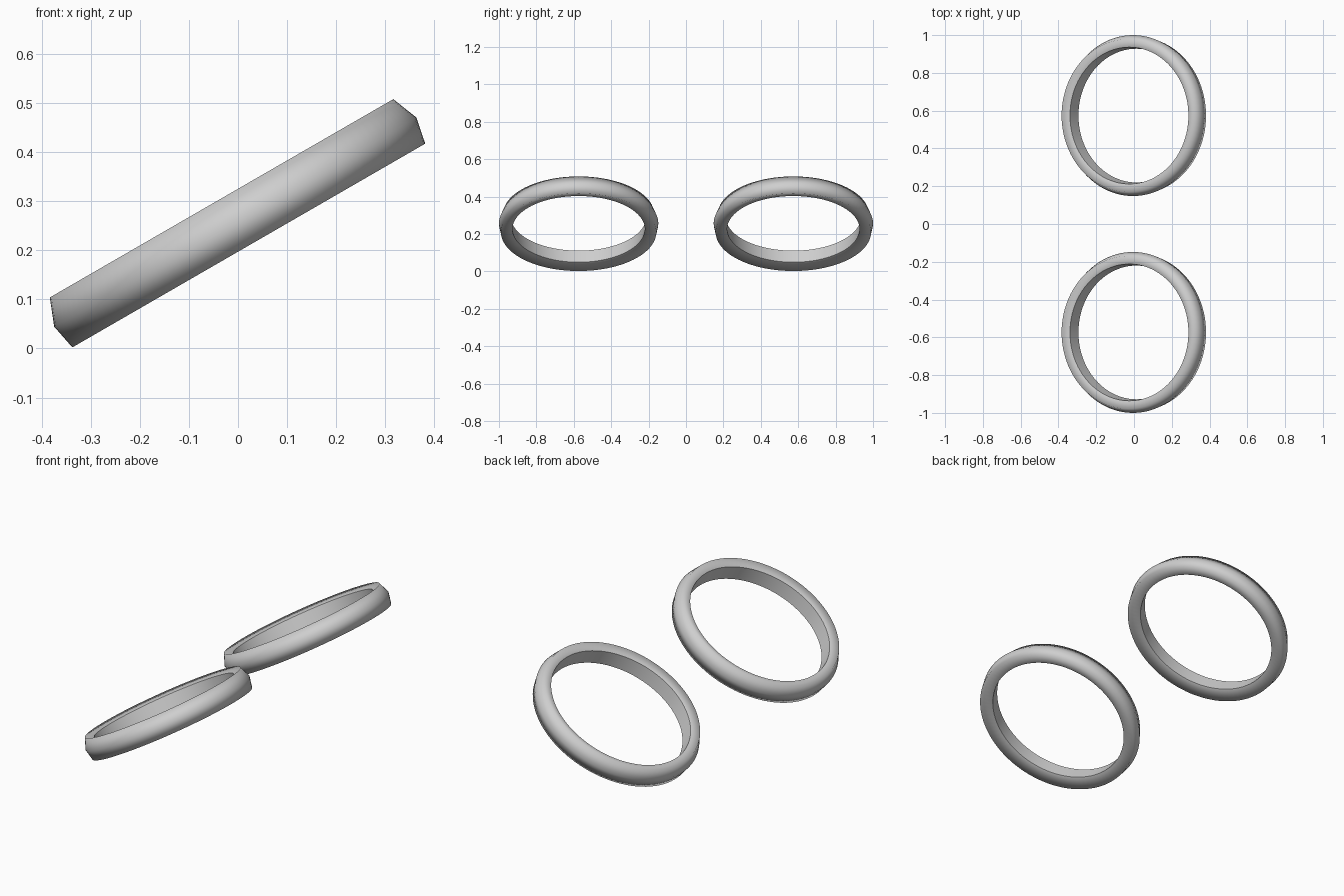
import bpy, bmesh, math
from mathutils import Matrix

if "Cube" in bpy.data.objects:
    bpy.data.objects.remove(bpy.data.objects["Cube"])

SEG = 96
# ring cross-section: (radius, height along ring axis), counter-clockwise
PROFILE = [(0.362, 0.045), (0.354, -0.031), (0.415, -0.050),
           (0.426, 0.005), (0.404, 0.061)]
SHARP = (0, 1)  # inner rims keep a crease

metal = bpy.data.materials.new("light grey metal")
metal.diffuse_color = (0.62, 0.62, 0.62, 1)
metal.use_nodes = True
metal.node_tree.nodes["Principled BSDF"].inputs["Base Color"].default_value = metal.diffuse_color


def make_ring(name, y):
    bm = bmesh.new()
    n = len(PROFILE)
    grid = []
    for i in range(SEG):
        a = 2 * math.pi * i / SEG
        grid.append([bm.verts.new((r * math.cos(a), r * math.sin(a), h))
                     for r, h in PROFILE])
    for i in range(SEG):
        p, q = grid[i], grid[(i + 1) % SEG]
        for j in range(n):
            k = (j + 1) % n
            bm.faces.new((p[j], q[j], q[k], p[k])).smooth = True
        for j in SHARP:
            bm.edges.get((p[j], q[j])).smooth = False
    bmesh.ops.recalc_face_normals(bm, faces=bm.faces)
    # lean the ring so its +x side is high
    bm.transform(Matrix.Translation((-0.003, y, 0.253)) @ Matrix.Rotation(math.radians(-30), 4, 'Y'))
    mesh = bpy.data.meshes.new(name)
    bm.to_mesh(mesh)
    bm.free()
    mesh.materials.append(metal)
    obj = bpy.data.objects.new(name, mesh)
    bpy.context.collection.objects.link(obj)


# matching pair of rings
make_ring("front_ring", -0.574)
make_ring("back_ring", 0.574)
